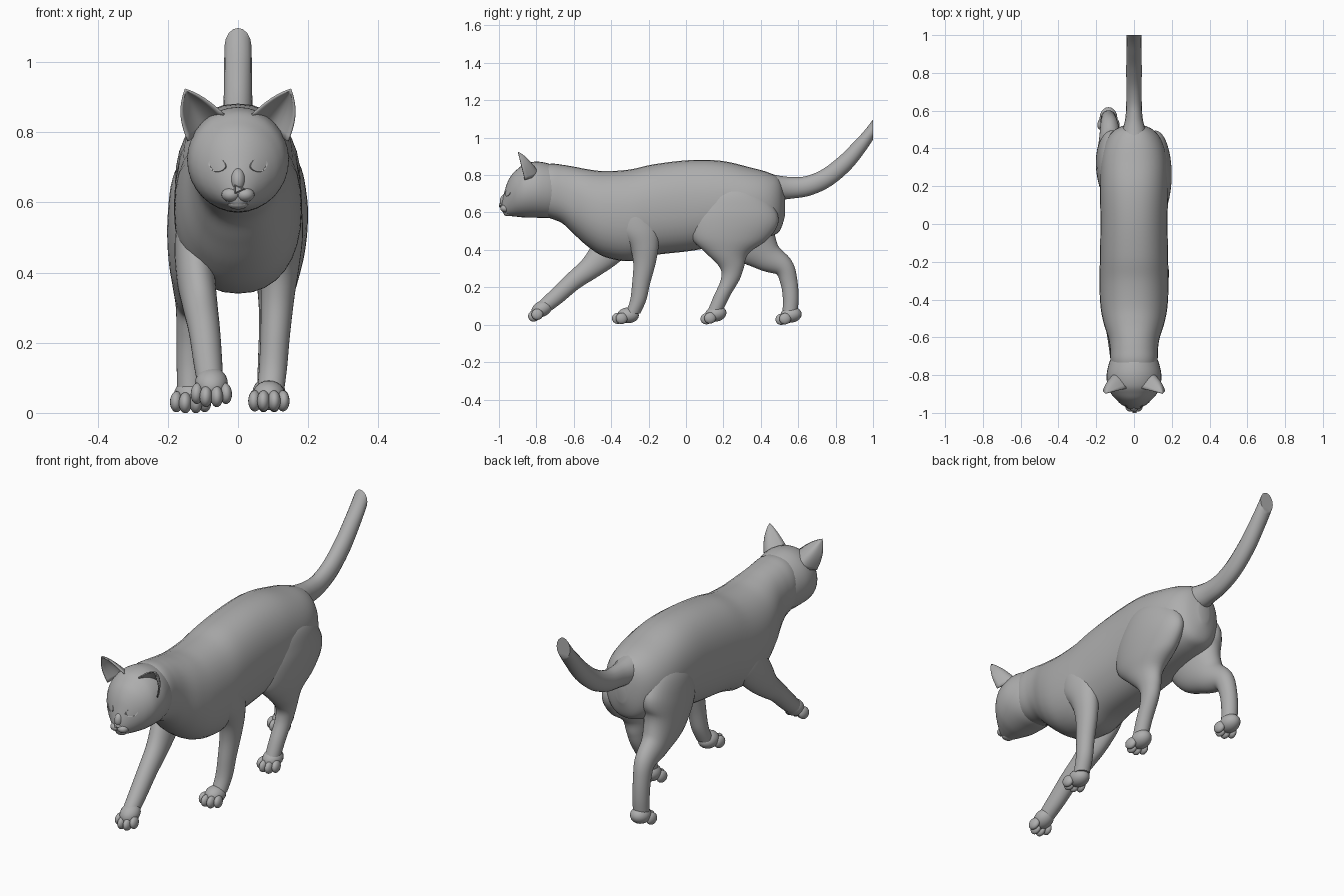
import bpy, bmesh, math
from mathutils import Vector, Matrix

cube = bpy.data.objects.get("Cube")
if cube:
    bpy.data.objects.remove(cube, do_unlink=True)

grey = bpy.data.materials.new("plain_grey")
grey.use_nodes = True
GREY = (0.42, 0.42, 0.42, 1)
grey.diffuse_color = GREY
grey.node_tree.nodes["Principled BSDF"].inputs["Base Color"].default_value = GREY


def finish(name, bm, sharp=50):
    bmesh.ops.recalc_face_normals(bm, faces=bm.faces)
    me = bpy.data.meshes.new(name)
    bm.to_mesh(me)
    bm.free()
    me.materials.append(grey)
    me.shade_smooth()
    me.set_sharp_from_angle(angle=math.radians(sharp))
    ob = bpy.data.objects.new(name, me)
    bpy.context.collection.objects.link(ob)
    return ob


def spline(rings, i, t):
    """Catmull-Rom interpolation between ring i and ring i + 1."""
    p = [Vector(rings[min(max(k, 0), len(rings) - 1)]) for k in range(i - 1, i + 3)]
    return 0.5 * (2 * p[1] + (p[2] - p[0]) * t + (2 * p[0] - 5 * p[1] + 4 * p[2] - p[3]) * t ** 2
                  + (3 * p[1] - p[0] - 3 * p[2] + p[3]) * t ** 3)


def loft(name, rings, tilt=None, sides=32, steps=6, power=1.0, cut_y=None):
    """Skin over rings (x, y, z, radius across, radius in the side plane)."""
    fine = [spline(rings, i, s / steps) for i in range(len(rings) - 1) for s in range(steps)]
    fine.append(Vector(rings[-1]))
    bm = bmesh.new()
    loops = []
    for k, r in enumerate(fine):
        a, b = fine[max(k - 1, 0)], fine[min(k + 1, len(fine) - 1)]
        ang = tilt if tilt is not None else math.atan2(b[1] - a[1], a[2] - b[2])
        loop = []
        for j in range(sides):
            t = 2 * math.pi * j / sides
            c, s = math.cos(t), math.sin(t)
            u = math.copysign(abs(c) ** power, c) * max(r[3], 0.002)
            v = math.copysign(abs(s) ** power, s) * max(r[4], 0.002)
            loop.append(bm.verts.new((r[0] + u, r[1] + v * math.cos(ang), r[2] + v * math.sin(ang))))
        loops.append(loop)
    for a, b in zip(loops, loops[1:]):
        for j in range(sides):
            bm.faces.new((a[j], a[(j + 1) % sides], b[(j + 1) % sides], b[j]))
    bm.faces.new(loops[0])
    bm.faces.new(loops[-1])
    if cut_y is not None:
        geom = bm.verts[:] + bm.edges[:] + bm.faces[:]
        cut = bmesh.ops.bisect_plane(bm, geom=geom, plane_co=(0, cut_y, 0), plane_no=(0, 1, 0), clear_outer=True)
        bmesh.ops.holes_fill(bm, edges=[e for e in cut["geom_cut"] if isinstance(e, bmesh.types.BMEdge)])
    return finish(name, bm)


def blob(bm, loc, size, pitch=0, yaw=0):
    m = (Matrix.Translation(loc) @ Matrix.Rotation(yaw, 4, 'Z') @ Matrix.Rotation(pitch, 4, 'X')
         @ Matrix.Diagonal((*size, 1)))
    bmesh.ops.create_uvsphere(bm, u_segments=20, v_segments=12, radius=1, matrix=m)


UP = math.pi / 2

# Torso with neck and rump
loft("torso", [
    (0, -0.78, 0.718, 0.115, 0.13), (0, -0.72, 0.714, 0.125, 0.147), (0, -0.66, 0.698, 0.127, 0.157),
    (0, -0.60, 0.665, 0.137, 0.18), (0, -0.52, 0.622, 0.162, 0.208), (0, -0.43, 0.591, 0.178, 0.23),
    (0, -0.30, 0.585, 0.183, 0.245), (0, -0.17, 0.615, 0.18, 0.243), (0, 0.02, 0.637, 0.178, 0.243),
    (0, 0.19, 0.65, 0.18, 0.226), (0, 0.34, 0.645, 0.175, 0.197), (0, 0.44, 0.642, 0.148, 0.172),
    (0, 0.50, 0.64, 0.10, 0.14), (0, 0.53, 0.645, 0.03, 0.06)], tilt=UP, power=0.9)

# Head, tapering to the muzzle
loft("head", [
    (0, -0.985, 0.64, 0.012, 0.02), (0, -0.975, 0.645, 0.034, 0.052), (0, -0.955, 0.672, 0.064, 0.088),
    (0, -0.93, 0.692, 0.094, 0.112), (0, -0.90, 0.705, 0.12, 0.128), (0, -0.86, 0.717, 0.139, 0.144),
    (0, -0.80, 0.722, 0.145, 0.15), (0, -0.74, 0.717, 0.133, 0.146), (0, -0.68, 0.71, 0.11, 0.13)], tilt=UP)

# Muzzle pads, chin and nose
bm = bmesh.new()
for s in (-1, 1):
    blob(bm, (s * 0.02, -0.965, 0.622), (0.027, 0.028, 0.021))
blob(bm, (0, -0.95, 0.596), (0.03, 0.026, 0.016))
blob(bm, (0, -0.965, 0.665), (0.022, 0.03, 0.036), pitch=-0.35)
finish("muzzle", bm)
bm = bmesh.new()
bmesh.ops.create_cone(bm, cap_ends=True, segments=3, radius1=0.023, radius2=0.013, depth=0.016,
                      matrix=Matrix.Translation((0, -0.992, 0.638)) @ Matrix.Rotation(UP, 4, 'X')
                      @ Matrix.Diagonal((1, 0.8, 1, 1)) @ Matrix.Rotation(-UP, 4, 'Z'))
finish("nose", bm, 30)


def eye(s, name):
    """Almond eyeball plate with a raised lid rim."""
    bm = bmesh.new()
    frame = (Matrix.Translation((s * 0.058, -0.951, 0.706)) @ Matrix.Rotation(s * 0.55, 4, 'Z')
             @ Matrix.Rotation(-0.25, 4, 'X') @ Matrix.Rotation(-s * 0.2, 4, 'Y'))
    loops = []
    for grow, depth in ((1.3, 0.014), (1.15, -0.004), (1.0, -0.003), (0.95, 0.002)):
        loop = []
        for j in range(24):
            t = 2 * math.pi * j / 24
            p = Vector((0.026 * grow * math.cos(t), depth, 0.017 * grow * math.sin(t) * abs(math.sin(t)) ** 0.3))
            loop.append(bm.verts.new(frame @ p))
        loops.append(loop)
    for a, b in zip(loops, loops[1:]):
        for j in range(24):
            bm.faces.new((a[j], a[(j + 1) % 24], b[(j + 1) % 24], b[j]))
    bm.faces.new(loops[-1])
    finish(name, bm, 30)


def ear(s, name):
    """Cupped leaf, open to the front."""
    outer, inner, tip = Vector((0.142, -0.862, 0.775)), Vector((0.04, -0.87, 0.85)), Vector((0.15, -0.898, 0.922))
    bm = bmesh.new()
    n, rows = 14, 10
    grid = []
    for i in range(rows + 1):
        v = i / rows
        row = []
        for j in range(n + 1):
            u = j / n
            base = outer.lerp(inner, u)
            p = base.lerp(tip, v)
            swell = math.sin(math.pi * v) * 0.022
            p += Vector((0.7, 0, 0.1)) * swell * (1 - u) + Vector((0.1, 0, 0.45)) * swell * u
            p.y += 0.075 * (1 - (2 * u - 1) ** 2) * (1 - v) ** 0.8
            row.append(bm.verts.new((s * p.x, p.y, p.z)))
        grid.append(row)
    for a, b in zip(grid, grid[1:]):
        for j in range(n):
            bm.faces.new((a[j], a[j + 1], b[j + 1], b[j]))
    bmesh.ops.remove_doubles(bm, verts=bm.verts, dist=0.0005)
    ob = finish(name, bm)
    mod = ob.modifiers.new("thickness", 'SOLIDIFY')
    mod.thickness = 0.006
    mod.offset = 0


for s, side in ((1, "left"), (-1, "right")):
    eye(s, side + "_eye")
    ear(s, side + "_ear")

# Tail, cut off flat at the end
loft("tail", [
    (0, 0.40, 0.735, 0.085, 0.085), (0, 0.48, 0.732, 0.066, 0.068), (0, 0.56, 0.732, 0.046, 0.058),
    (0, 0.65, 0.742, 0.041, 0.053), (0, 0.75, 0.785, 0.041, 0.05), (0, 0.85, 0.865, 0.041, 0.046),
    (0, 0.93, 0.955, 0.04, 0.039), (0, 0.985, 1.025, 0.039, 0.032), (0, 1.05, 1.115, 0.037, 0.03)],
    sides=16, cut_y=1.0)

# Legs: mid-stride, right pair spread and left pair gathered
loft("left_front_leg", [
    (0.115, -0.30, 0.68, 0.03, 0.04), (0.122, -0.285, 0.61, 0.055, 0.09), (0.125, -0.26, 0.51, 0.06, 0.11),
    (0.12, -0.225, 0.42, 0.055, 0.078), (0.113, -0.222, 0.33, 0.048, 0.06), (0.106, -0.24, 0.22, 0.042, 0.048),
    (0.10, -0.256, 0.13, 0.04, 0.043), (0.093, -0.285, 0.06, 0.038, 0.04)], tilt=0)
loft("right_front_leg", [
    (-0.12, -0.28, 0.60, 0.035, 0.06), (-0.125, -0.34, 0.49, 0.055, 0.10), (-0.12, -0.43, 0.385, 0.055, 0.085),
    (-0.108, -0.51, 0.305, 0.05, 0.062), (-0.096, -0.60, 0.235, 0.045, 0.05), (-0.086, -0.70, 0.145, 0.041, 0.044),
    (-0.078, -0.785, 0.075, 0.036, 0.036)])
loft("left_hind_leg", [
    (0.085, 0.22, 0.78, 0.03, 0.05), (0.105, 0.25, 0.71, 0.07, 0.15), (0.112, 0.262, 0.62, 0.084, 0.215),
    (0.115, 0.257, 0.54, 0.084, 0.235), (0.115, 0.235, 0.455, 0.075, 0.20), (0.112, 0.222, 0.38, 0.06, 0.112),
    (0.105, 0.245, 0.305, 0.046, 0.064), (0.10, 0.236, 0.24, 0.04, 0.05), (0.095, 0.19, 0.15, 0.038, 0.043),
    (0.09, 0.15, 0.06, 0.036, 0.04)], tilt=0)
loft("right_hind_leg", [
    (-0.09, 0.27, 0.76, 0.03, 0.05), (-0.108, 0.29, 0.68, 0.074, 0.15), (-0.115, 0.31, 0.57, 0.085, 0.19),
    (-0.12, 0.35, 0.46, 0.08, 0.15), (-0.125, 0.43, 0.37, 0.062, 0.088), (-0.13, 0.52, 0.31, 0.048, 0.056),
    (-0.134, 0.55, 0.23, 0.041, 0.046), (-0.135, 0.56, 0.14, 0.04, 0.042), (-0.135, 0.555, 0.055, 0.038, 0.04)])


def paw(name, x, y, z, pitch=0.0):
    """Rounded pad with four toes pointing forward."""
    bm = bmesh.new()
    blob(bm, (0, 0.012, 0.004), (0.047, 0.058, 0.042))
    for off, fwd in ((-0.04, -0.022), (-0.015, -0.042), (0.015, -0.042), (0.04, -0.022)):
        blob(bm, (off, fwd, -0.012), (0.0185, 0.032, 0.03), yaw=off * 4)
    bm.transform(Matrix.Translation((x, y, z)) @ Matrix.Rotation(pitch, 4, 'X'))
    finish(name, bm)


paw("left_front_paw", 0.088, -0.322, 0.046)
paw("right_front_paw", -0.076, -0.78, 0.076, 0.45)
paw("left_hind_paw", 0.088, 0.148, 0.052, 0.2)
paw("right_hind_paw", -0.135, 0.55, 0.047, 0.15)
